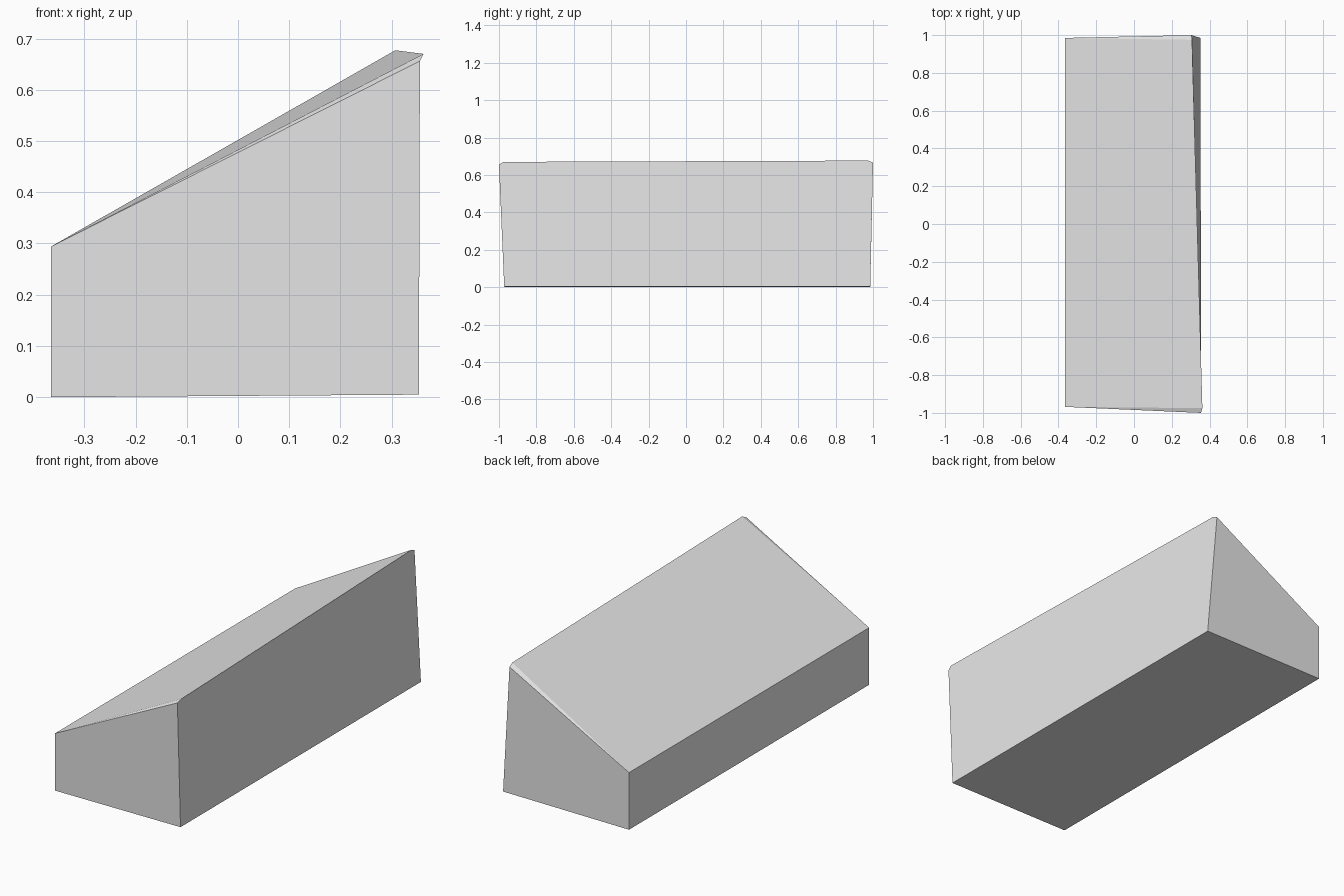
import bpy
import bmesh

cube = bpy.data.objects.get("Cube")
if cube:
    bpy.data.objects.remove(cube, do_unlink=True)

# Plain grey material
GREY = (0.8, 0.8, 0.8, 1.0)
grey = bpy.data.materials.new("light_grey")
grey.diffuse_color = GREY
grey.use_nodes = True
for node in grey.node_tree.nodes:
    if node.type == 'BSDF_PRINCIPLED':
        node.inputs["Base Color"].default_value = GREY


def end_profile(bm, points):
    """Outline of one end: low base, low top, tall base, outer and inner tips."""
    return [bm.verts.new(p) for p in points]


bm = bmesh.new()

# Front end outline, leaning slightly outwards at the tall side
front = end_profile(bm, [
    (-0.365, -0.968, 0.0), (-0.365, -0.968, 0.294), (0.353, -0.972, 0.005),
    (0.355, -1.0, 0.656), (0.362, -0.975, 0.67)])

# Back end outline, with its tall tip twisted inwards
back = end_profile(bm, [
    (-0.365, 0.985, 0.0), (-0.365, 0.985, 0.294), (0.352, 0.985, 0.005),
    (0.305, 1.0, 0.665), (0.307, 0.975, 0.677)])

# Each end: a flat wall and a thin chamfer beside the sloping top
for low_base, low_top, tall_base, outer, inner in (front, back):
    bm.faces.new((low_base, tall_base, outer, low_top))
    bm.faces.new((low_top, outer, inner))

# Long sides: base, low wall, sloping top
for a, b in ((0, 2), (0, 1), (1, 4)):
    bm.faces.new((front[a], front[b], back[b], back[a]))

# Tall wall with its clipped upper corners
bm.faces.new((front[2], back[2], back[3], back[4], front[4], front[3]))

bmesh.ops.recalc_face_normals(bm, faces=bm.faces[:])
mesh = bpy.data.meshes.new("wedge_block")
bm.to_mesh(mesh)
bm.free()
mesh.materials.append(grey)

wedge = bpy.data.objects.new("wedge_block", mesh)
bpy.context.collection.objects.link(wedge)
